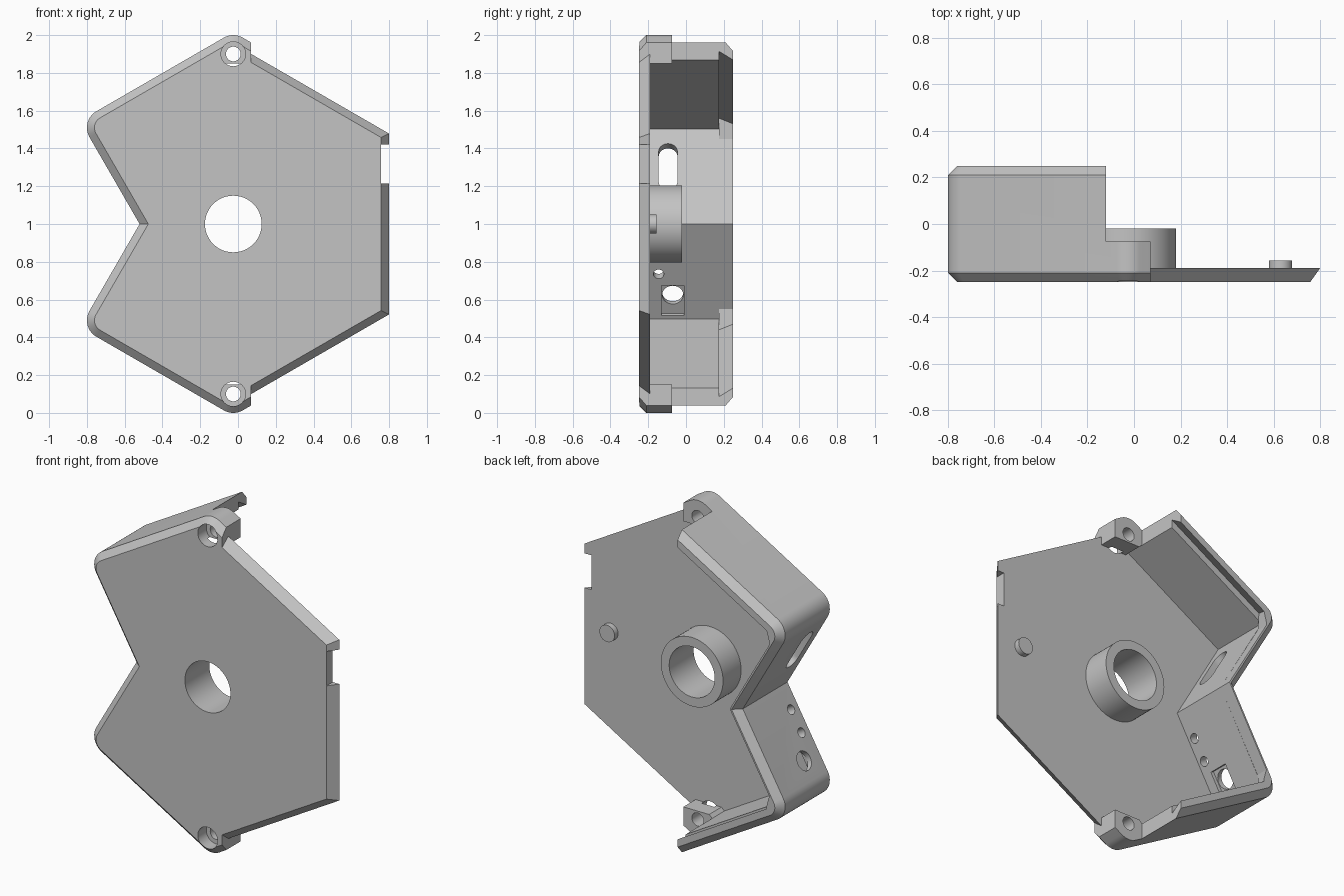
import bpy, bmesh
from math import cos, sin, radians, pi

cube = bpy.data.objects.get("Cube")
if cube:
    bpy.data.objects.remove(cube, do_unlink=True)

grey = bpy.data.materials.new("plain_grey")
grey.use_nodes = True
grey.diffuse_color = (0.55, 0.55, 0.55, 1)
grey.node_tree.nodes["Principled BSDF"].inputs["Base Color"].default_value = grey.diffuse_color

COS, SLOPE = cos(pi / 6), 0.57735
HUB_X, TOP_Z = -0.025, 1.9        # centre axis and screw height
LOBE_X, LOBE_Z = -0.7, 1.51       # centre of the rounded left corner
NOTCH_X = -0.521                  # tip of the V in the left side
FRONT, FLOOR, BACK = -0.25, -0.19, 0.25


def loft(name, rings, place=lambda x, y, z: (x, y, z)):
    """Closed solid through outlines (x, z), each at a depth y."""
    bm = bmesh.new()
    loops = [[bm.verts.new(place(x, y, z)) for x, z in pts] for y, pts in rings]
    n = len(loops[0])
    for a, b in zip(loops, loops[1:]):
        for i in range(n):
            j = (i + 1) % n
            bm.faces.new((a[i], a[j], b[j], b[i]))
    bm.faces.new(loops[0])
    bm.faces.new(loops[-1])
    bmesh.ops.recalc_face_normals(bm, faces=bm.faces)
    mesh = bpy.data.meshes.new(name)
    bm.to_mesh(mesh)
    bm.free()
    mesh.materials.append(grey)
    ob = bpy.data.objects.new(name, mesh)
    bpy.context.collection.objects.link(ob)
    return ob


def arc(cx, cz, r, a0, a1, n=10):
    angles = [radians(a0 + (a1 - a0) * i / n) for i in range(n + 1)]
    return [(cx + r * cos(a), cz + r * sin(a)) for a in angles]


def circle(cx, cz, r, n=48):
    return arc(cx, cz, r, 0, 360, n)[:-1]


def box(x0, x1, z0, z1):
    return [(x0, z0), (x1, z0), (x1, z1), (x0, z1)]


def mirrored(half):
    """Add the lower half of an outline whose last point lies on z = 1."""
    return half + [(x, 2 - z) for x, z in reversed(half[:-1])]


def combine(ob, tool, operation="DIFFERENCE"):
    mod = ob.modifiers.new("combine", "BOOLEAN")
    mod.operation, mod.solver, mod.object = operation, "EXACT", tool
    bpy.context.view_layer.objects.active = ob
    bpy.ops.object.modifier_apply(modifier=mod.name)
    bpy.data.objects.remove(tool, do_unlink=True)


def cut(ob, outline, y0, y1, **kw):
    combine(ob, loft("cutter", [(y0, outline), (y1, outline)], **kw))


# Lines parallel to the outer walls, t inside them
def top_z(x, t):
    return LOBE_Z + (0.1 - t) / COS + (x - LOBE_X) * SLOPE


def top_x(z, t):
    return LOBE_X + (z - LOBE_Z - (0.1 - t) / COS) / SLOPE


def vee_x(z, t):
    return NOTCH_X + t / COS - (z - 1) * SLOPE


# Outer shell with chamfered front and back rims
def shell_outline(d):
    r = 0.1 - d
    return mirrored([(0.07, TOP_Z + r / COS - (0.07 - HUB_X) * SLOPE)]
                    + arc(HUB_X, TOP_Z, r, 60, 120)
                    + arc(LOBE_X, LOBE_Z, r, 120, 210)
                    + [(vee_x(1, d), 1)])


body = loft("enclosure_body", [(FRONT, shell_outline(0.04)), (-0.21, shell_outline(0)),
                               (0.21, shell_outline(0)), (BACK, shell_outline(0.04))])
cut(body, box(-0.12, 1, -1, 3), -0.075, 1)

# Cavity, leaving the two screw bosses
cavity = mirrored([(0.2, 1.85), (-0.10, 1.85), (-0.12, top_z(-0.12, 0.08)),
                   (-0.752, 1.503), (vee_x(1, 0.05), 1)])
cut(body, cavity, FLOOR, 0.176)


# Undercut groove for a sliding lid
def groove(t, corner):
    return mirrored([(0, top_z(0, t)), (top_x(corner, t), corner),
                     (vee_x(1.45, 0.05), 1.45), (vee_x(1, 0.05), 1)])


combine(body, loft("cutter", [(0.175, groove(0.04, 1.56)), (0.26, groove(0.085, 1.526))]))


# Bevelled front plate on the right half
def plate_outline(x, r):
    def edge(px):
        return TOP_Z + r / COS - (px - HUB_X) * SLOPE
    return [(0, edge(0)), (x, edge(x)), (x, 2 - edge(x)), (0, 2 - edge(0))]


plate = loft("plate", [(FRONT, plate_outline(0.757, 0.0085)),
                       (FLOOR, plate_outline(0.8, 0.0475))])
combine(body, plate, "UNION")
cut(body, box(0.757, 1, 1.215, 1.42), -1, 1)

# Central opening and countersunk screw holes
cut(body, circle(HUB_X, 1, 0.15), -1, 0)
for z in (TOP_Z, 2 - TOP_Z):
    cut(body, circle(HUB_X, z, 0.065, 32), -1, -0.17)
    cut(body, circle(HUB_X, z, 0.039, 32), -1, 0)


# Openings in the V walls, drawn along the wall and pushed through it
def on_wall(up):
    return lambda s, n, w: (NOTCH_X - 0.5 * s - COS * n, w, 1 + up * (COS * s - 0.5 * n))


slot = arc(0.23, -0.095, 0.05, 90, 270) + arc(0.412, -0.095, 0.05, -90, 90)
cut(body, slot, -0.12, 0.1, place=on_wall(1))
for s in (0.14, 0.277):
    cut(body, circle(s, -0.145, 0.028, 24), -0.1, 0.1, place=on_wall(-1))
cut(body, circle(0.416, -0.07, 0.056, 32), -0.1, 0.1, place=on_wall(-1))
cut(body, box(0.347, 0.53, -0.13, -0.01), -0.12, -0.03, place=on_wall(-1))

# Collar around the central opening
ring = circle(HUB_X, 1, 0.205, 64)
collar = loft("collar", [(FLOOR - 0.01, ring), (-0.02, ring)])
cut(collar, circle(HUB_X, 1, 0.15), -1, 1)

# Small locating peg on the plate
disc = circle(0.63, 1, 0.05, 32)
peg = loft("locating_peg", [(FLOOR - 0.01, disc), (-0.157, disc)])

# Smooth rounds, sharp edges
for ob in (body, collar, peg):
    bpy.ops.object.select_all(action="DESELECT")
    ob.select_set(True)
    bpy.context.view_layer.objects.active = ob
    bpy.ops.object.shade_smooth_by_angle(angle=radians(25))
